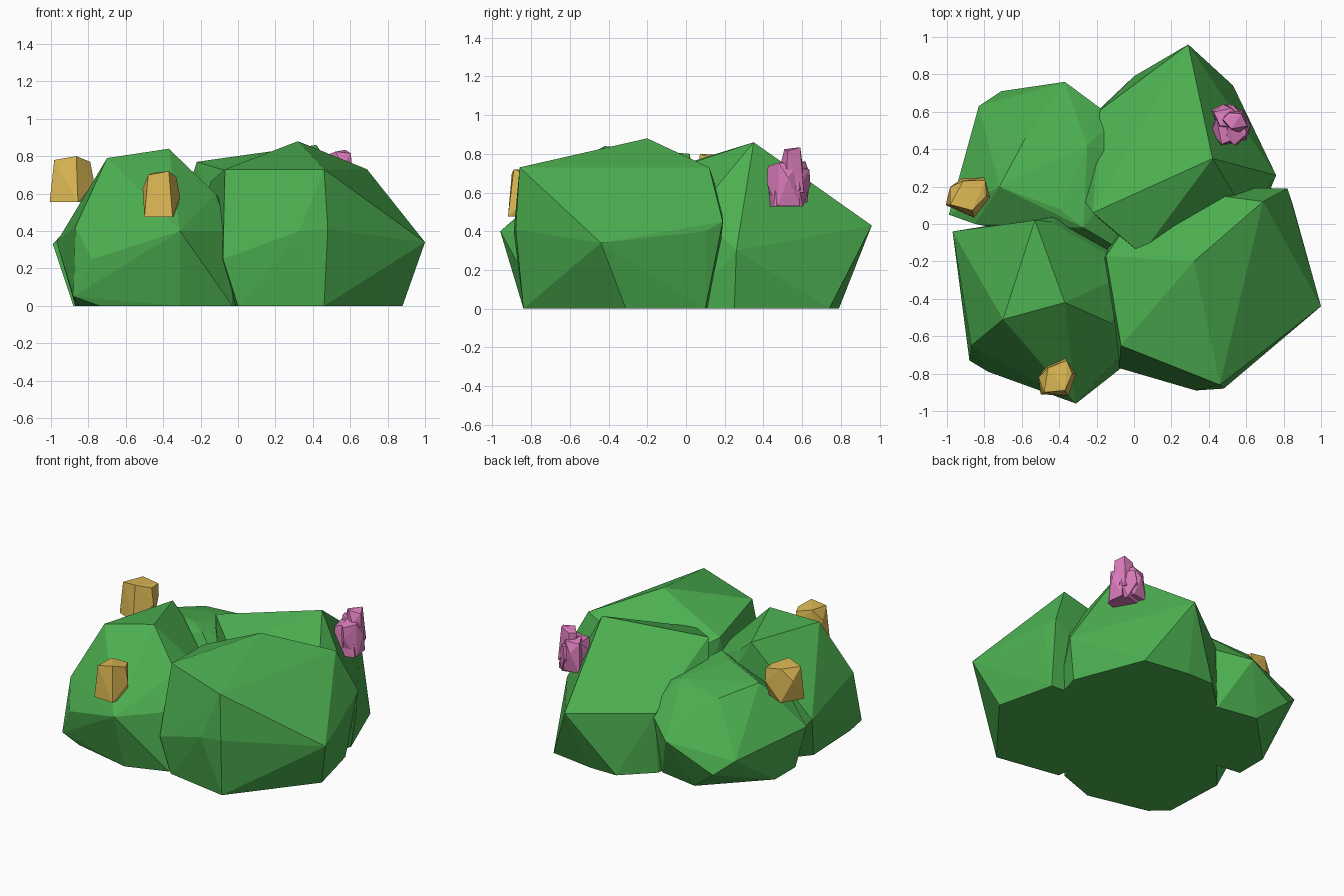
import bpy, bmesh
from math import radians
from mathutils import Matrix, Vector

default = bpy.data.objects.get("Cube")
if default:
    bpy.data.objects.remove(default, do_unlink=True)


def make_material(name, rgb):
    mat = bpy.data.materials.new(name)
    mat.use_nodes = True
    color = (*rgb, 1)
    mat.diffuse_color = color
    shader = next(n for n in mat.node_tree.nodes if n.type == 'BSDF_PRINCIPLED')
    shader.inputs["Base Color"].default_value = color
    return mat


def add_hull(bm, points, matrix=Matrix()):
    """Add one faceted convex lump spanning the given points."""
    verts = [bm.verts.new(matrix @ Vector(p)) for p in points]
    result = bmesh.ops.convex_hull(bm, input=verts)
    loose = {g for key in ("geom_interior", "geom_unused") for g in result[key]
             if isinstance(g, bmesh.types.BMVert)}
    bmesh.ops.delete(bm, geom=[v for v in loose if not v.link_faces], context='VERTS')


def finish(name, bm, mat):
    bmesh.ops.dissolve_limit(bm, angle_limit=radians(1), verts=bm.verts, edges=bm.edges)
    bmesh.ops.recalc_face_normals(bm, faces=bm.faces)
    mesh = bpy.data.meshes.new(name)
    bm.to_mesh(mesh)
    bm.free()
    mesh.materials.append(mat)
    obj = bpy.data.objects.new(name, mesh)
    bpy.context.collection.objects.link(obj)
    return obj


def foliage(name, crown, girdle, base):
    """Leafy lump: crown and girdle corners, plus a flat base on the ground."""
    bm = bmesh.new()
    add_hull(bm, crown + girdle + [(x, y, 0) for x, y in base])
    return finish(name, bm, leaf_green)


leaf_green = make_material("leaf green", (.072, .429, .08))
petal_yellow = make_material("petal yellow", (.72, .48, .09))
petal_pink = make_material("petal pink", (.70, .20, .49))

# Four foliage lumps that overlap at the centre
foliage("front_left_foliage",
        crown=[(-.37, -.42, .84), (-.7, -.51, .79), (-.44, .01, .72), (-.53, .02, .8),
               (-.12, -.53, .6)],
        girdle=[(-.97, -.04, .34), (-.87, -.65, .42), (-.88, -.73, .05), (-.78, -.79, .25),
                (-.31, -.96, .4), (-.05, -.68, .4), (0, -.25, .45)],
        base=[(-.87, -.2), (-.85, -.64), (-.74, -.74), (-.31, -.84), (-.03, -.74),
              (.1, -.2), (-.1, .1), (-.7, 0)])

foliage("front_right_foliage",
        crown=[(.32, -.2, .88), (.69, .12, .73), (.46, -.86, .73), (-.07, -.65, .73),
               (-.15, -.17, .66)],
        girdle=[(1, -.44, .34), (.82, .19, .45), (.85, .1, .4), (.48, -.88, .41),
                (.33, -.89, .4), (-.08, -.77, .25), (-.17, -.2, .4), (.1, .2, .5)],
        base=[(.46, -.84), (.88, -.31), (.78, .1), (.2, .15), (-.1, 0), (0, -.76)])

foliage("back_right_foliage",
        crown=[(.42, .35, .86), (-.22, .06, .77), (.04, -.16, .69)],
        girdle=[(.29, .96, .43), (-.29, .16, .55), (-.18, .61, .42), (.76, .26, .3),
                (.6, .05, .5)],
        base=[(.53, .74), (.2, .79), (0, .79), (-.2, .6), (-.25, .15), (-.05, -.1),
              (.65, 0), (.72, .25)])

foliage("back_left_foliage",
        crown=[(-.4, .08, .66), (-.27, -.02, .66), (-.72, .2, .63), (-.58, .46, .58),
               (-.25, .42, .62)],
        girdle=[(-.99, .05, .33), (-.83, .63, .26), (-.71, .71, .16), (-.37, .76, .33),
                (-.1, .56, .42), (-.85, 0, .45), (-.05, -.15, .5), (0, .35, .5)],
        base=[(-.88, .25), (-.51, .63), (-.22, .58), (0, .4), (0, -.1), (-.88, .02)])

# Blossom cut like a blocky gem: narrow foot, wide waist, broad slanted cap
GEM = [(-.09, -.09, -.125), (.06, -.1, -.125), (.07, .05, -.125), (-.06, .06, -.125),
       (-.1, 0, .03), (.1, .02, -.02), (.04, .1, 0),
       (-.07, -.08, .1), (.04, -.07, .12), (.08, .02, .09), (.05, .09, .09), (-.05, .05, .11)]


def blossom(name, mat, gems):
    bm = bmesh.new()
    for center, size, turn in gems:
        add_hull(bm, GEM, Matrix.LocRotScale(
            Vector(center), Matrix.Rotation(radians(turn), 3, 'Z'), Vector(size)))
    return finish(name, bm, mat)


blossom("front_yellow_blossom", petal_yellow, [((-.41, -.82, .6), (1, 1, 1), 0)])
blossom("side_yellow_blossom", petal_yellow, [((-.88, .16, .68), (1.1, 1.1, 1), -20)])
blossom("pink_blossom", petal_pink, [
    ((.51, .53, .64), (1.05, 1.05, .9), 20),
    ((.54, .55, .72), (.65, .65, .95), 110),
    ((.55, .5, .65), (.8, .75, .95), 200),
    ((.5, .57, .66), (.75, .75, .9), 290)])
